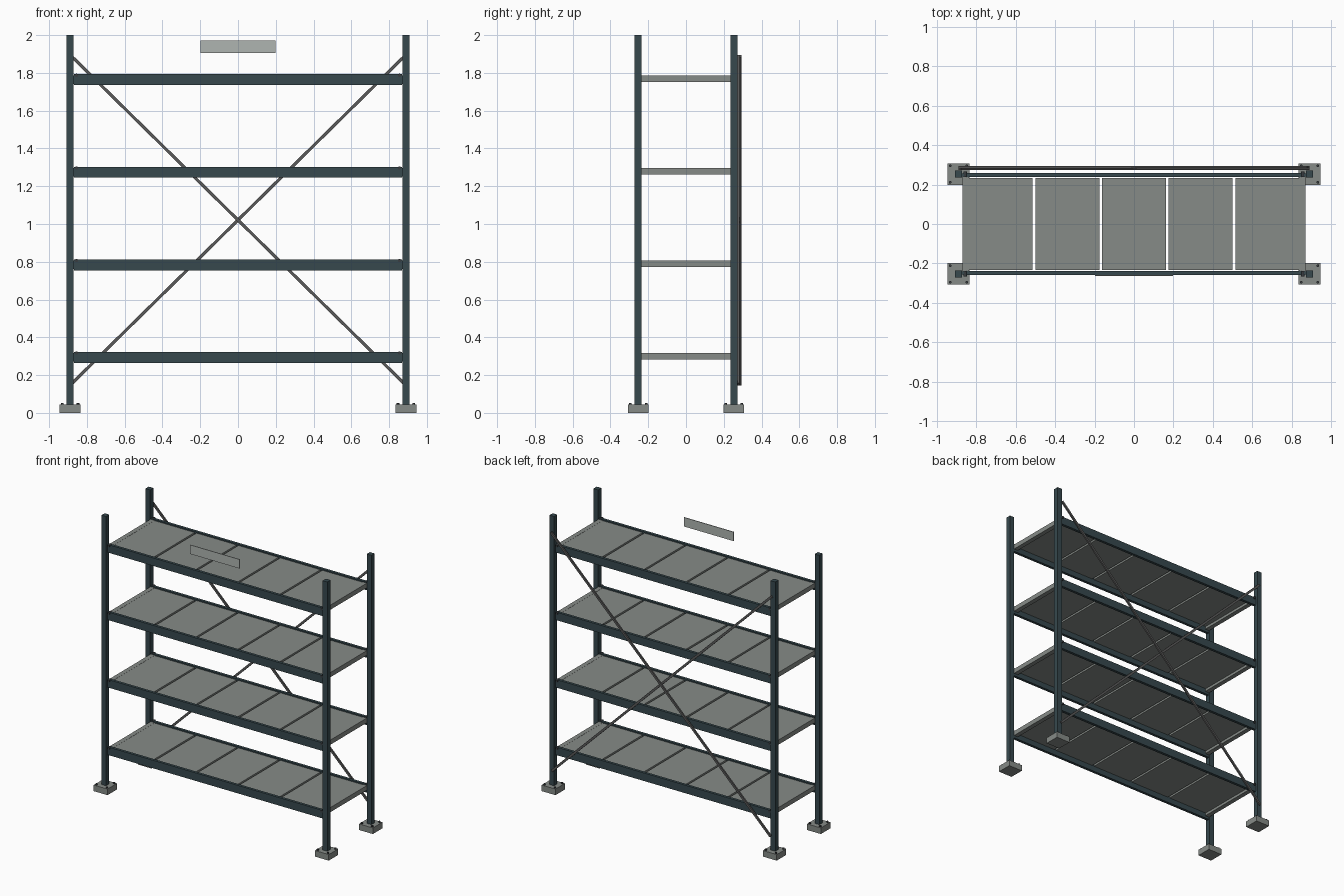
import bpy
import math
from mathutils import Vector

cube = bpy.data.objects.get("Cube")
if cube:
    bpy.data.objects.remove(cube, do_unlink=True)


def material(name, color):
    mat = bpy.data.materials.new(name)
    mat.use_nodes = True
    mat.diffuse_color = (*color, 1)
    mat.node_tree.nodes["Principled BSDF"].inputs["Base Color"].default_value = (*color, 1)
    return mat


slate = material("slate paint", (0.038, 0.066, 0.076))
steel = material("galvanised steel", (0.24, 0.26, 0.245))
dark_steel = material("dark steel", (0.10, 0.10, 0.10))
bolt_metal = material("bolt metal", (0.04, 0.045, 0.05))
pale = material("pale plate", (0.43, 0.46, 0.44))


def box(name, center, size, mat, tilt=0):
    bpy.ops.mesh.primitive_cube_add(size=1, location=center, rotation=(0, tilt, 0))
    obj = bpy.context.object
    obj.name = name
    obj.scale = size
    obj.data.materials.append(mat)
    return obj


def bolt(name, center, radius, depth, mat, axis_y=False):
    bpy.ops.mesh.primitive_cylinder_add(vertices=12, radius=radius, depth=depth, location=center,
                                        rotation=(math.pi / 2 if axis_y else 0, 0, 0))
    obj = bpy.context.object
    obj.name = name
    obj.data.materials.append(mat)
    bpy.ops.object.shade_smooth_by_angle()


POST_X, POST_Y = 0.889, 0.253
SIDES = ((-1, "right"), (1, "left"))
ENDS = ((-1, "front"), (1, "back"))

# Posts, feet and anchor bolts
for sx, side in SIDES:
    for sy, end in ENDS:
        x, y = sx * POST_X, sy * POST_Y
        label = f"{end}_{side}"
        box(f"{label}_post", (x, y, 1.01), (0.037, 0.037, 1.98), slate)
        box(f"{label}_foot", (x, y, 0.022), (0.111, 0.109, 0.044), steel)
        for bx in (-1, 1):
            for by in (-1, 1):
                bolt(f"{label}_anchor_bolt", (x + bx * 0.042, y + by * 0.042, 0.047),
                     0.007, 0.012, bolt_metal)

# Shelf levels: long beams, end bars and five deck panels
for level in range(4):
    z = 0.294 + 0.49 * level
    for sy, end in ENDS:
        box(f"{end}_beam_{level + 1}", (0, sy * 0.248, z), (1.735, 0.02, 0.058), slate)
        for sx, side in SIDES:
            box(f"{end}_{side}_beam_hook_{level + 1}", (sx * 0.87, sy * 0.248, z),
                (0.012, 0.016, 0.045), slate)
            bolt(f"{end}_{side}_beam_bolt_{level + 1}", (sx * 0.855, sy * 0.252, z + 0.023),
                 0.009, 0.026, bolt_metal, True)
    for sx, side in SIDES:
        box(f"{side}_end_bar_{level + 1}", (sx * 0.852, 0, z + 0.006), (0.033, 0.476, 0.034), steel)
    for i in range(5):
        box(f"deck_panel_{level + 1}_{i + 1}", ((i - 2) * 0.337, 0, z + 0.015),
            (0.322, 0.468, 0.015), steel)

# Crossed rear braces, one behind the other
for sx, y in ((-1, 0.278), (1, 0.289)):
    low, high = Vector((-sx * 0.883, y, 0.152)), Vector((sx * 0.883, y, 1.89))
    run = high - low
    box("rear_brace", (low + high) / 2, (0.016, 0.011, run.length), dark_steel,
        math.atan2(run.x, run.z))

# Header plate above the top shelf
box("header_plate", (0, -0.262, 1.938), (0.397, 0.005, 0.066), pale)
